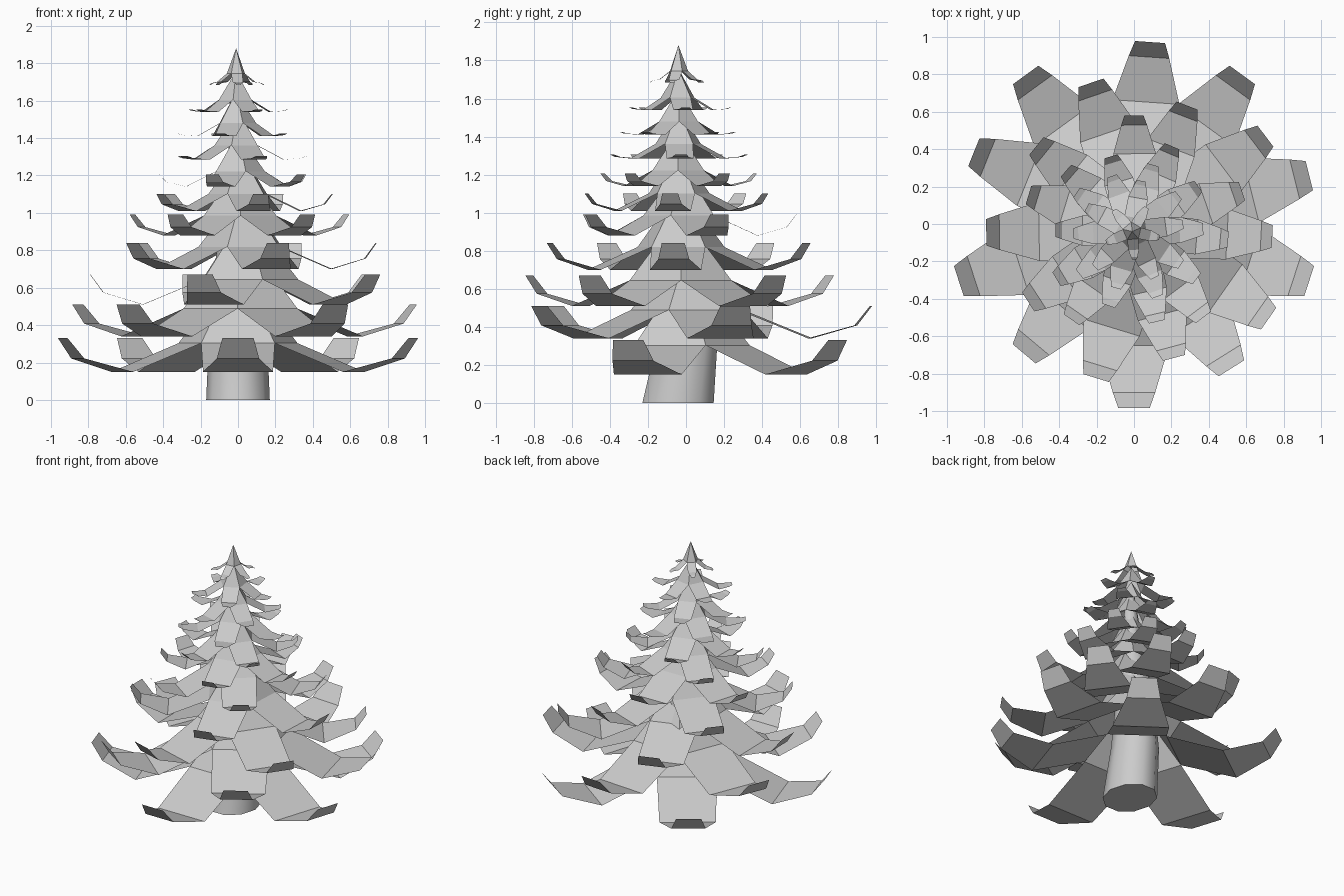
import bpy, bmesh
from math import sin, cos, pi, radians

if "Cube" in bpy.data.objects:
    bpy.data.objects.remove(bpy.data.objects["Cube"])

# radius, low z, tip rise, first branch angle, centre x, centre y
TIERS = [
    (0.985, 0.15, 0.18, -90, 0.00, 0.00),
    (0.945, 0.34, 0.17, 86, 0.02, 0.03),
    (0.83, 0.51, 0.16, 37, 0.04, -0.03),
    (0.71, 0.70, 0.14, -3, 0.03, -0.03),
    (0.60, 0.88, 0.11, 91, 0.01, -0.02),
    (0.495, 1.01, 0.09, -5, 0.01, -0.04),
    (0.42, 1.14, 0.065, 107, 0.00, -0.04),
    (0.37, 1.285, 0.02, 2, 0.00, -0.04),
    (0.315, 1.41, 0.015, 182, -0.01, -0.04),
    (0.275, 1.54, 0.012, 8, -0.01, -0.04),
    (0.15, 1.70, -0.015, -85, -0.01, -0.04),
]


def finish(bm, name, smooth):
    me = bpy.data.meshes.new(name)
    bm.to_mesh(me)
    bm.free()
    for p in me.polygons:
        p.use_smooth = smooth
    ob = bpy.data.objects.new(name, me)
    bpy.context.collection.objects.link(ob)
    return ob


def tier(i, R, low, rise, start, cx, cy):
    """Five-armed skirt of zero-thickness upturned boughs around a cone."""
    bm = bmesh.new()
    last = i == len(TIERS) - 1
    valley_r = 0.34 * R
    valley_z = low + (0.045 if last else 0.03 + 0.125 * R)
    top_z = 1.88 if last else valley_z + 0.05 + 1.1 * valley_r
    apex = bm.verts.new((cx, cy, top_z))

    def put(ang, along, side, z):
        return bm.verts.new((cx + along * cos(ang) - side * sin(ang),
                             cy + along * sin(ang) + side * cos(ang), z))
    n = 5
    angs = [radians(start) + k * 2 * pi / n for k in range(n)]
    valleys = [put(a - pi / n, valley_r, 0, valley_z) for a in angs]
    for k, a in enumerate(angs):
        right, left = valleys[k], valleys[(k + 1) % n]
        bm.faces.new((apex, right, left))
        # bough sections: distance, half width, height
        for d, w, z in ((0.66, 0.19, low), (0.915, 0.115, low + 0.4 * rise),
                        (1.0, 0.085, low + rise)):
            r2, l2 = put(a, d * R, -w * R, z), put(a, d * R, w * R, z)
            bm.faces.new((left, right, r2, l2))
            right, left = r2, l2
    bmesh.ops.recalc_face_normals(bm, faces=bm.faces)
    if sum(f.normal.z for f in bm.faces) < 0:
        bmesh.ops.reverse_faces(bm, faces=bm.faces)
    finish(bm, "bough_tier_%02d" % (i + 1), False)


for i, t in enumerate(TIERS):
    tier(i, *t)

# leaning tapered trunk: z, centre y, radius x, radius y
bm = bmesh.new()
rings = []
for z, y, rx, ry in ((0, -0.042, 0.17, 0.197), (0.35, 0.01, 0.155, 0.165),
                     (0.75, 0.01, 0.12, 0.13), (1.1, -0.02, 0.08, 0.08),
                     (1.6, -0.04, 0.02, 0.02)):
    rings.append([bm.verts.new((rx * cos(k * pi / 5), y + ry * sin(k * pi / 5), z))
                  for k in range(10)])
for a, b in zip(rings, rings[1:]):
    for k in range(10):
        j = (k + 1) % 10
        bm.faces.new((a[k], a[j], b[j], b[k]))
bm.faces.new(rings[0][::-1])
bm.faces.new(rings[-1])
trunk = finish(bm, "trunk", True)
bpy.context.view_layer.objects.active = trunk
trunk.select_set(True)
bpy.ops.object.shade_smooth_by_angle(angle=radians(50))
